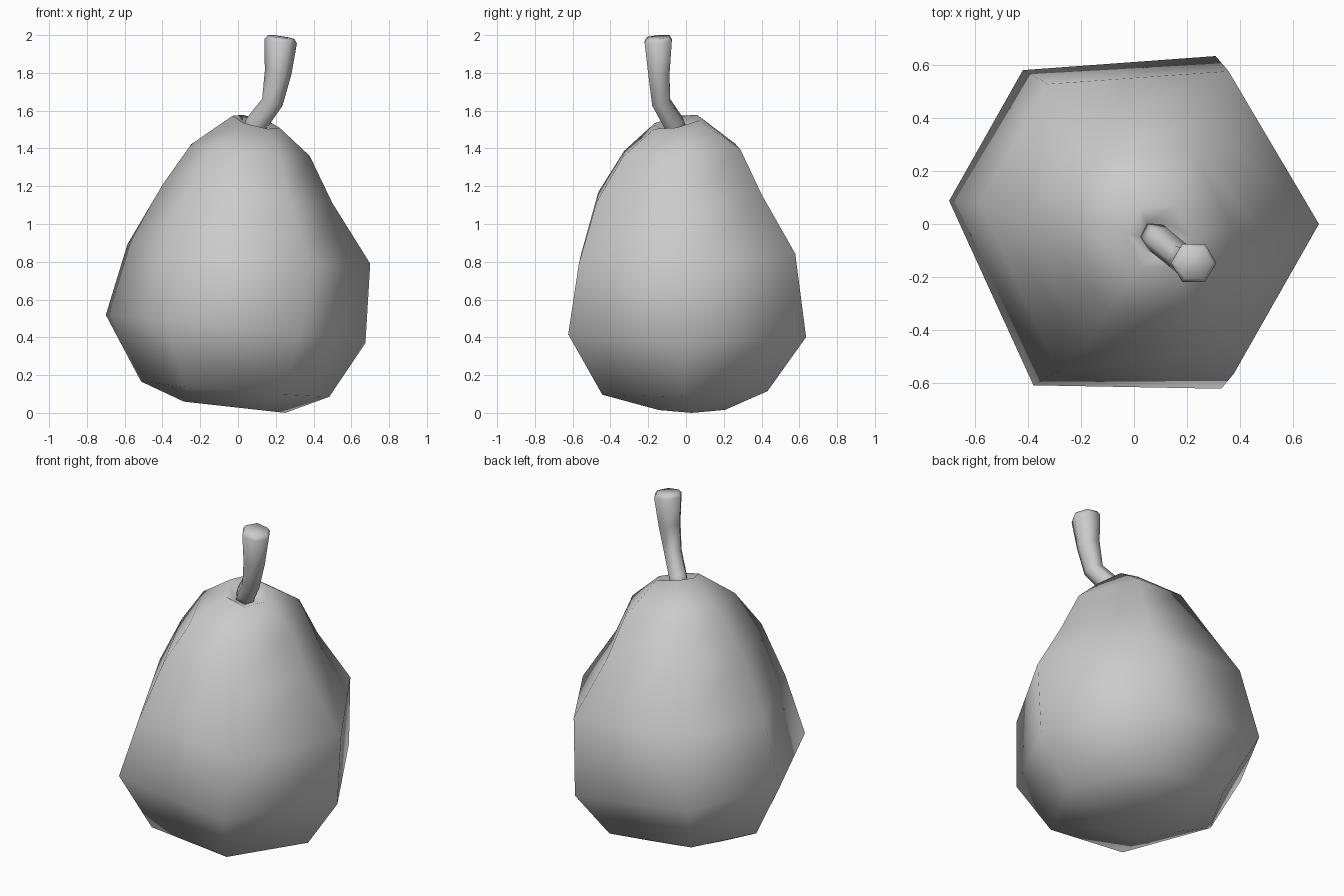
import bpy, bmesh
from math import cos, sin, radians


def loft(name, rings, angles):
    """Skin tilted elliptical rings: (cx, cy, rx, ry, z, tilt_x, tilt_y)."""
    bm = bmesh.new()
    n = len(angles)
    loops = []
    for cx, cy, rx, ry, z, tx, ty in rings:
        loops.append([bm.verts.new((cx + rx * cos(a), cy + ry * sin(a),
                                    z + tx * cos(a) + ty * sin(a)))
                      for a in map(radians, angles)])
    for lo, hi in zip(loops, loops[1:]):
        for i in range(n):
            j = (i + 1) % n
            bm.faces.new((lo[i], lo[j], hi[j], hi[i]))
    bm.faces.new(loops[0][::-1])
    bm.faces.new(loops[-1])
    bmesh.ops.recalc_face_normals(bm, faces=bm.faces)
    for f in bm.faces:
        f.smooth = True
    mesh = bpy.data.meshes.new(name)
    bm.to_mesh(mesh)
    bm.free()
    obj = bpy.data.objects.new(name, mesh)
    bpy.context.collection.objects.link(obj)
    return obj


# Six-sided, slightly lopsided fruit, ending in a dent under the stem
loft("pear_body", [
    (-0.02, 0.03, 0.27, 0.20, 0.03, -0.03, 0.0),
    (-0.017, -0.01, 0.50, 0.50, 0.125, -0.04, 0.01),
    (-0.015, 0.0, 0.69, 0.72, 0.445, -0.075, -0.01),
    (0.055, 0.0, 0.645, 0.655, 0.84, -0.05, 0.03),
    (0.05, -0.04, 0.45, 0.50, 1.16, -0.05, 0.02),
    (0.065, -0.025, 0.315, 0.355, 1.39, -0.03, 0.02),
    (0.095, -0.05, 0.125, 0.135, 1.54, -0.03, 0.025),
    (0.085, -0.055, 0.06, 0.07, 1.50, -0.01, 0.01),
], (0, 62, 126, 173, 238, 300))

# Bent stem, flaring to a bevelled, tilted tip
loft("stem", [
    (0.075, -0.045, 0.055, 0.055, 1.48, -0.02, 0.02),
    (0.10, -0.065, 0.055, 0.055, 1.535, -0.025, 0.02),
    (0.182, -0.132, 0.054, 0.054, 1.645, -0.018, 0.012),
    (0.212, -0.143, 0.07, 0.065, 1.80, -0.012, 0.006),
    (0.226, -0.147, 0.086, 0.083, 1.968, -0.012, 0.006),
    (0.228, -0.147, 0.07, 0.068, 1.99, -0.01, 0.005),
], (0, 60, 120, 180, 240, 300))
